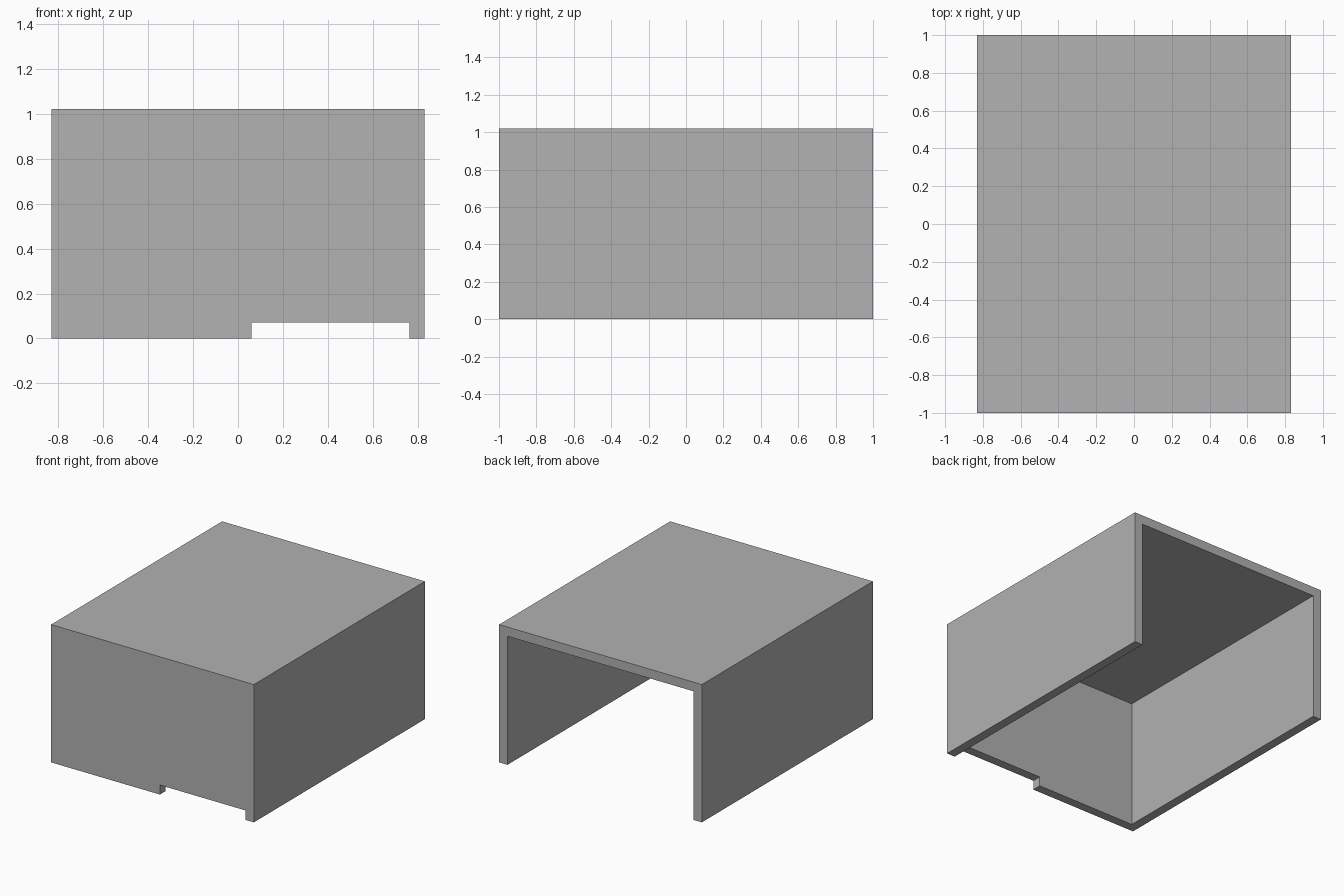
import bpy

if "Cube" in bpy.data.objects:
    bpy.data.objects.remove(bpy.data.objects["Cube"], do_unlink=True)

HALF_X, HALF_Y, HEIGHT = 0.83, 1.0, 1.02
WALL = 0.068
INNER_X = HALF_X - WALL


def box(name, low, high):
    """Axis-aligned box between two corners."""
    bpy.ops.mesh.primitive_cube_add(size=1)
    obj = bpy.context.object
    obj.name = name
    for v in obj.data.vertices:
        v.co = [high[i] if v.co[i] > 0 else low[i] for i in range(3)]
    return obj


def cut(target, cutter):
    """Subtract a cutter, then discard it."""
    cutter.hide_render = True
    mod = target.modifiers.new(cutter.name, "BOOLEAN")
    mod.operation = "DIFFERENCE"
    mod.solver = "EXACT"
    mod.object = cutter
    bpy.context.view_layer.objects.active = target
    bpy.ops.object.modifier_apply(modifier=mod.name)
    bpy.data.objects.remove(cutter, do_unlink=True)


# Outer cover
cover = box("cover", (-HALF_X, -HALF_Y, 0), (HALF_X, HALF_Y, HEIGHT))

# Hollow inside, open at the back and bottom
cut(cover, box("cavity_cutter", (-INNER_X, -HALF_Y + WALL, -0.5),
               (INNER_X, HALF_Y + 0.5, HEIGHT - WALL)))

# Shallow notch under the front wall
cut(cover, box("notch_cutter", (0.06, -HALF_Y - 0.5, -0.5),
               (INNER_X, -HALF_Y + 2 * WALL, 0.07)))

# Plain grey finish
grey = bpy.data.materials.new("grey")
grey.use_nodes = True
colour = (0.445, 0.445, 0.445, 1)
grey.diffuse_color = colour
grey.node_tree.nodes["Principled BSDF"].inputs["Base Color"].default_value = colour
cover.data.materials.clear()
cover.data.materials.append(grey)
